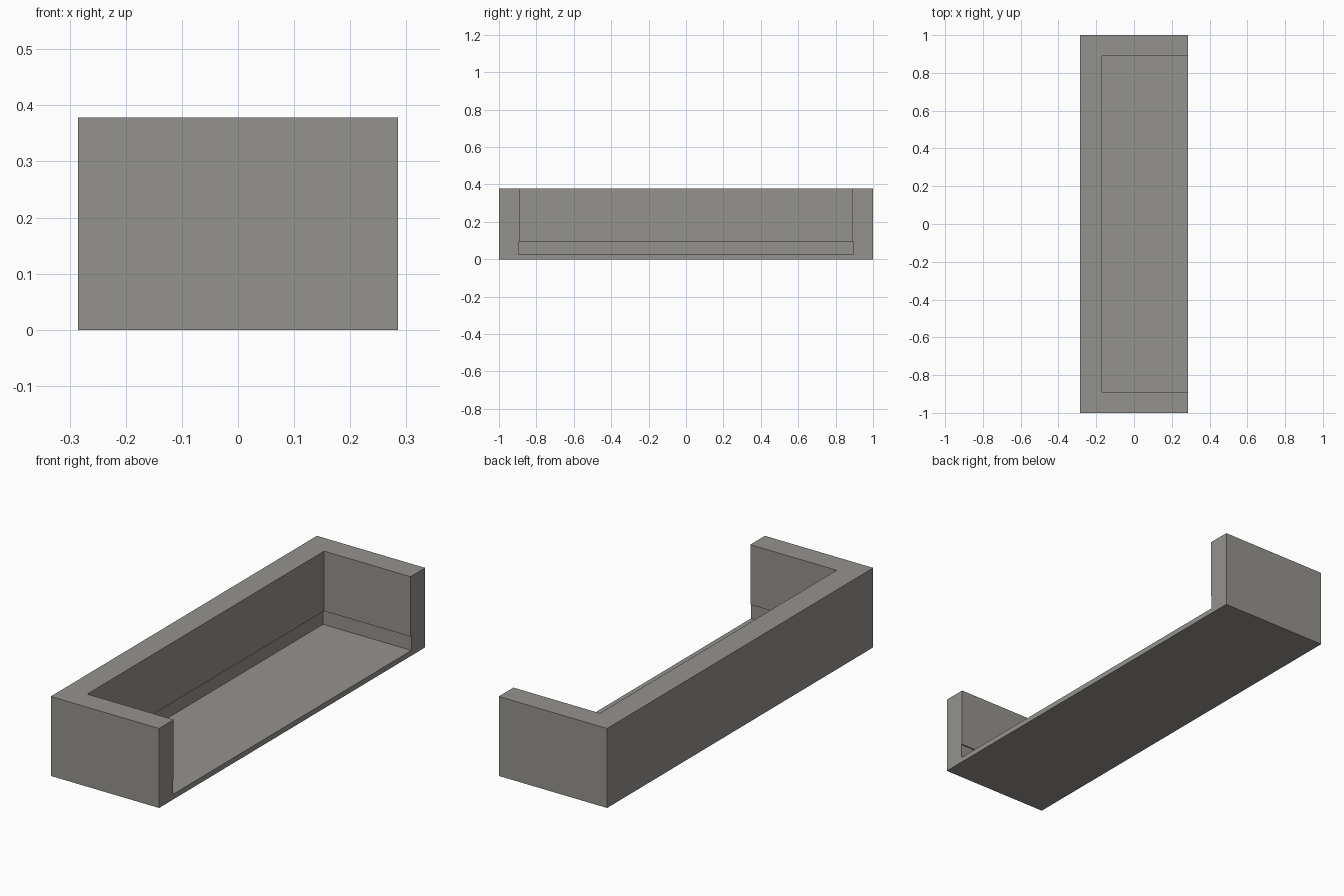
import bpy

if "Cube" in bpy.data.objects:
    bpy.data.objects.remove(bpy.data.objects["Cube"])

# Overall dimensions
HALF_X, HALF_Y, HEIGHT = 0.285, 1.0, 0.378
FLOOR, GROOVE_TOP = 0.025, 0.093
BACK_X, SIDE_Y = -0.17, 0.89      # inner wall faces
GROOVE_X, GROOVE_Y = -0.18, 0.896  # slightly deeper recess near the floor


def box(name, lo, hi):
    """Axis-aligned box between two corners."""
    verts = [(x, y, z) for x in (lo[0], hi[0]) for y in (lo[1], hi[1]) for z in (lo[2], hi[2])]
    faces = [(0, 1, 3, 2), (4, 6, 7, 5), (0, 4, 5, 1), (2, 3, 7, 6), (0, 2, 6, 4), (1, 5, 7, 3)]
    mesh = bpy.data.meshes.new(name)
    mesh.from_pydata(verts, [], faces)
    obj = bpy.data.objects.new(name, mesh)
    bpy.context.collection.objects.link(obj)
    return obj


def cut(target, cutter):
    """Subtract the cutter and discard it."""
    mod = target.modifiers.new("cut", 'BOOLEAN')
    mod.operation, mod.solver, mod.object = 'DIFFERENCE', 'EXACT', cutter
    cutter.hide_render = True
    bpy.context.view_layer.objects.active = target
    bpy.ops.object.modifier_apply(modifier=mod.name)
    bpy.data.objects.remove(cutter, do_unlink=True)


# Solid block forming floor, back wall and two end walls
body = box("open_tray_body", (-HALF_X, -HALF_Y, 0), (HALF_X, HALF_Y, HEIGHT))

# Stone grey
grey = bpy.data.materials.new("stone grey")
grey.diffuse_color = (0.30, 0.29, 0.27, 1)
grey.use_nodes = True
grey.node_tree.nodes["Principled BSDF"].inputs["Base Color"].default_value = grey.diffuse_color
body.data.materials.append(grey)

# Recess open to the top and the +x side
cut(body, box("recess_cutter", (BACK_X, -SIDE_Y, 0.06), (HALF_X + 0.1, SIDE_Y, HEIGHT + 0.1)))

# Shallow undercut running around the inside, just above the floor
cut(body, box("groove_cutter", (GROOVE_X, -GROOVE_Y, FLOOR), (HALF_X + 0.2, GROOVE_Y, GROOVE_TOP)))
